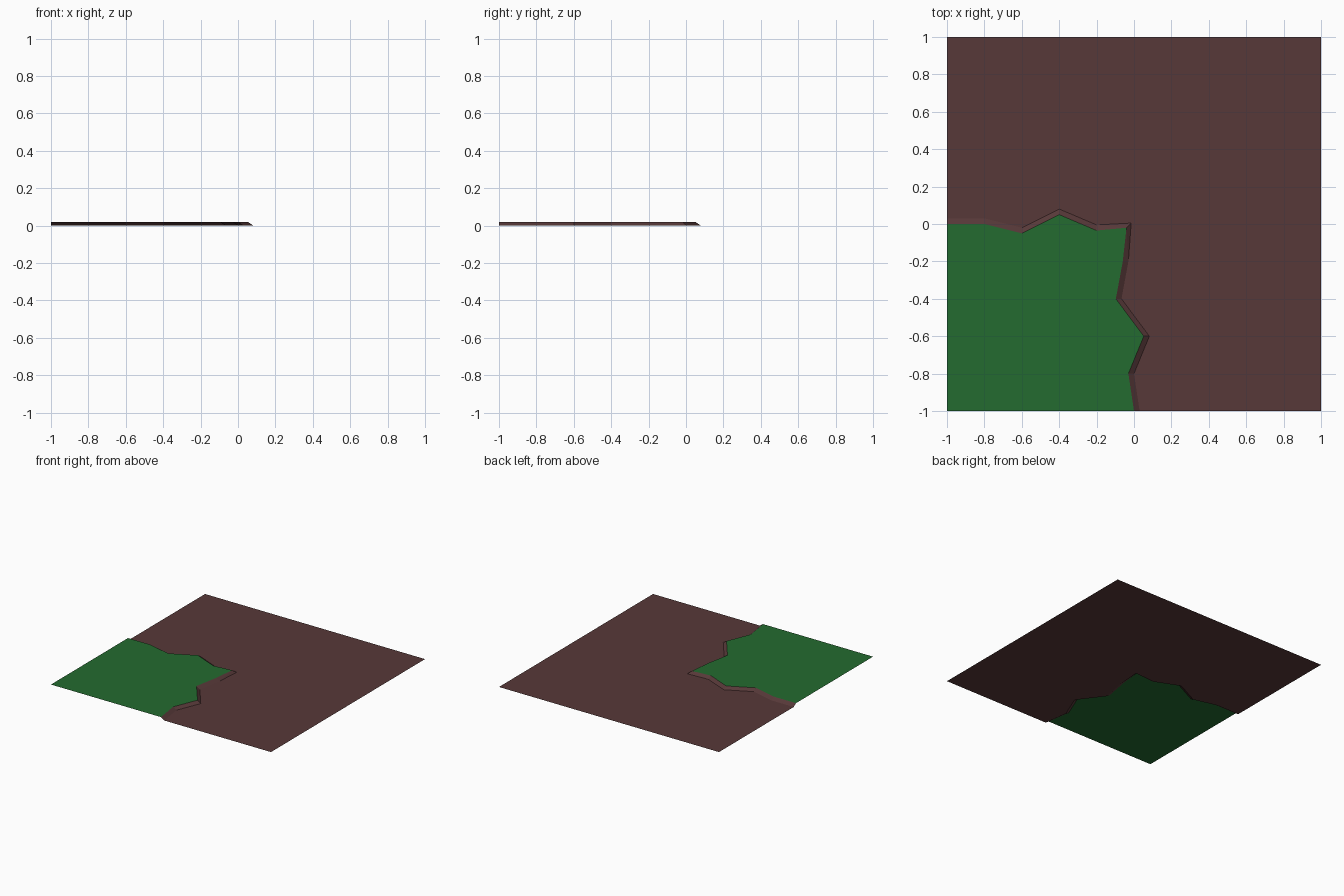
import bpy, bmesh

if "Cube" in bpy.data.objects:
    bpy.data.objects.remove(bpy.data.objects["Cube"])


def material(name, rgb):
    m = bpy.data.materials.new(name)
    m.diffuse_color = (*rgb, 1)
    m.use_nodes = True
    m.node_tree.nodes["Principled BSDF"].inputs["Base Color"].default_value = m.diffuse_color
    return m


dirt = material("dirt brown", (0.095, 0.040, 0.040))
grass = material("grass green", (0.017, 0.145, 0.029))

H = 0.02  # grass height above the dirt

# ragged border between grass and dirt, from left edge to front edge
inner = [(-1, 0), (-0.8, 0), (-0.6, -0.05), (-0.4, 0.05), (-0.2, -0.035),
         (-0.04, -0.02), (-0.06, -0.2), (-0.097, -0.4), (0.052, -0.6),
         (-0.03, -0.8), (0, -1)]
# foot of the bank: shifted back along the top run, right along the side run
outer = []
for i, (x, y) in enumerate(inner):
    if i < 5:
        outer.append((x, y + 0.03))
    elif i == 5:
        outer.append((x + 0.025, y + 0.025))
    else:
        outer.append((x + 0.03, y))


def sheet(name, polys, mat):
    bm = bmesh.new()
    for poly in polys:
        f = bm.faces.new([bm.verts.new(p) for p in poly])
        f.normal_update()
        if f.normal.z < 0:
            f.normal_flip()
    bmesh.ops.triangulate(bm, faces=bm.faces[:])
    bmesh.ops.remove_doubles(bm, verts=bm.verts[:], dist=1e-5)
    me = bpy.data.meshes.new(name)
    bm.to_mesh(me)
    bm.free()
    me.materials.append(mat)
    ob = bpy.data.objects.new(name, me)
    bpy.context.collection.objects.link(ob)


top = [(x, y, H) for x, y in inner]
foot = [(x, y, 0) for x, y in outer]

# raised grass patch
sheet("grass_patch", [top + [(-1, -1, H)]], grass)
# L-shaped dirt ground
sheet("dirt_ground", [foot + [(1, -1, 0), (1, 1, 0), (-1, 1, 0)]], dirt)
# sloped bank joining them
sheet("dirt_bank", [[top[i], top[i + 1], foot[i + 1], foot[i]]
                    for i in range(len(top) - 1)], dirt)
